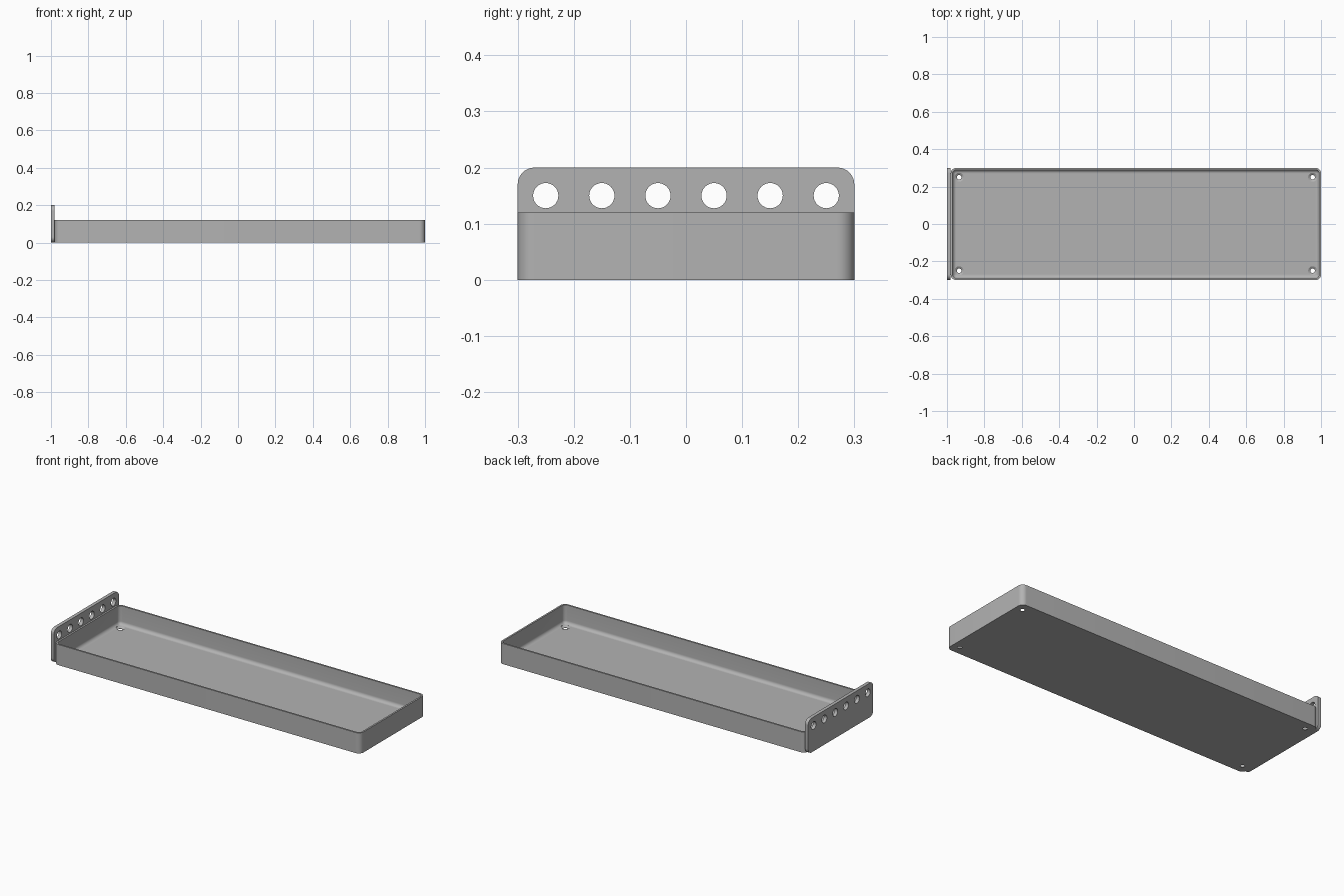
import bpy, bmesh
from math import cos, sin, pi

cube = bpy.data.objects.get("Cube")
if cube:
    bpy.data.objects.remove(cube, do_unlink=True)

grey = bpy.data.materials.new("light grey")
grey.use_nodes = True
colour = (0.45, 0.45, 0.45, 1)
grey.diffuse_color = colour
grey.node_tree.nodes["Principled BSDF"].inputs["Base Color"].default_value = colour


def rounded_rect(half_w, half_h, radius, steps=10):
    """Outline points of a rounded rectangle, anticlockwise."""
    points = []
    for quarter, (sx, sy) in enumerate([(1, 1), (-1, 1), (-1, -1), (1, -1)]):
        for i in range(steps + 1):
            a = (quarter + i / steps) * pi / 2
            points.append((sx * (half_w - radius) + radius * cos(a),
                           sy * (half_h - radius) + radius * sin(a)))
    return points


def loft(name, loops):
    """Closed solid through a list of equal-length point loops."""
    bm = bmesh.new()
    rings = [[bm.verts.new(p) for p in loop] for loop in loops]
    n = len(rings[0])
    for a, b in zip(rings, rings[1:]):
        for i in range(n):
            j = (i + 1) % n
            bm.faces.new((a[i], a[j], b[j], b[i]))
    bm.faces.new(rings[0][::-1])
    bm.faces.new(rings[-1])
    bmesh.ops.recalc_face_normals(bm, faces=bm.faces)
    mesh = bpy.data.meshes.new(name)
    bm.to_mesh(mesh)
    bm.free()
    mesh.materials.append(grey)
    obj = bpy.data.objects.new(name, mesh)
    bpy.context.collection.objects.link(obj)
    return obj


def activate(obj):
    bpy.ops.object.select_all(action='DESELECT')
    obj.select_set(True)
    bpy.context.view_layer.objects.active = obj


def circle(radius, steps=32):
    return [(radius * cos(2 * pi * i / steps), radius * sin(2 * pi * i / steps))
            for i in range(steps)]


def cut(obj, cutters):
    """Subtract the cutters, then discard them."""
    for cutter in cutters:
        cutter.hide_render = True
        mod = obj.modifiers.new("hole", 'BOOLEAN')
        mod.operation = 'DIFFERENCE'
        mod.solver = 'EXACT'
        mod.object = cutter
        activate(obj)
        bpy.ops.object.modifier_apply(modifier=mod.name)
        bpy.data.objects.remove(cutter, do_unlink=True)


def smooth(obj):
    activate(obj)
    bpy.ops.object.shade_smooth_by_angle(angle=pi / 6)


# Tray: outer wall, rim, inner wall, then a fillet down to the floor
CENTRE, HALF_X, HALF_Y, HEIGHT = 0.01, 0.99, 0.3, 0.12
CORNER, WALL, FLOOR, FILLET = 0.03, 0.01, 0.01, 0.02
sections = [(0, 0), (0, HEIGHT), (WALL, HEIGHT)]
for k in range(9):
    a = k / 8 * pi / 2
    sections.append((WALL + FILLET * (1 - cos(a)) * 0.99,
                     FLOOR + FILLET * (1 - sin(a))))
tray = loft("tray", [
    [(x + CENTRE, y, z) for x, y in
     rounded_rect(HALF_X - inset, HALF_Y - inset, max(CORNER - inset, 0.0002))]
    for inset, z in sections])

# Countersunk screw holes in the floor corners
screw_profile = [(0.012, -0.02), (0.012, 0.002), (0.024, FLOOR), (0.024, 0.025)]
cut(tray, [
    loft("screw_cutter", [[(x + CENTRE + sx * 0.945, y + sy * 0.25, z)
                           for x, y in circle(r)] for r, z in screw_profile])
    for sx in (-1, 1) for sy in (-1, 1)])
smooth(tray)

# Upright end plate with rounded corners and a row of holes
plate = loft("end_plate", [
    [(x, y, z + 0.1) for y, z in rounded_rect(0.3, 0.1, 0.03)]
    for x in (-1, -0.98)])
cut(plate, [
    loft("plate_cutter", [[(x, y + i * 0.1 - 0.25, z + 0.15)
                           for y, z in circle(0.0225)] for x in (-1.05, -0.9)])
    for i in range(6)])
smooth(plate)
